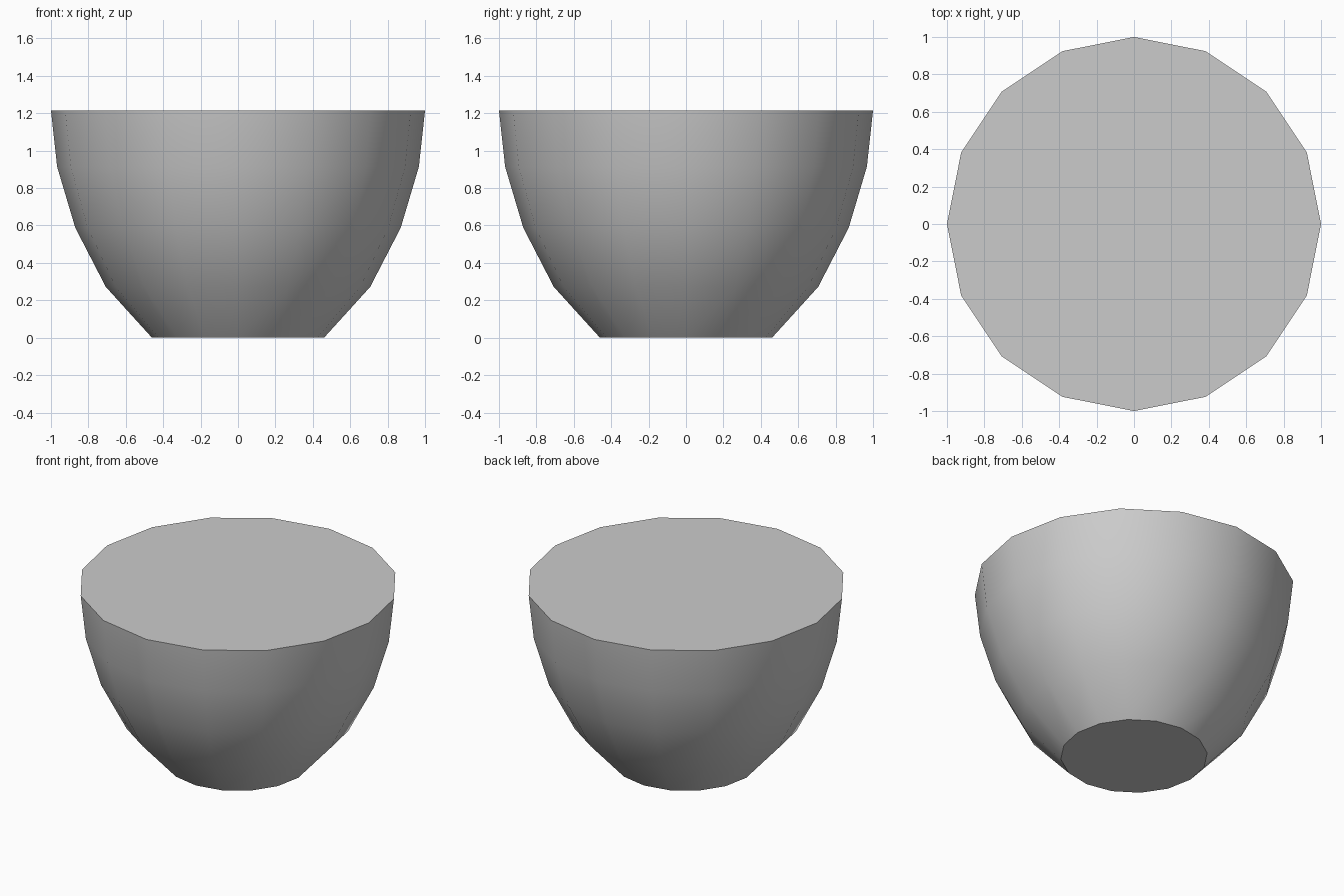
import bpy, bmesh
from math import cos, sin, tau, radians

if "Cube" in bpy.data.objects:
    bpy.data.objects.remove(bpy.data.objects["Cube"])

SIDES = 16
# Bowl outline from base to rim: (radius, height)
PROFILE = [(0.46, 0.0), (0.707, 0.272), (0.87, 0.588), (0.967, 0.914), (1.0, 1.215)]

bm = bmesh.new()

# Rings of the bowl wall
rings = [[bm.verts.new((r * cos(tau * i / SIDES), r * sin(tau * i / SIDES), z))
          for i in range(SIDES)] for r, z in PROFILE]
for low, high in zip(rings, rings[1:]):
    for i in range(SIDES):
        j = (i + 1) % SIDES
        bm.faces.new((low[i], low[j], high[j], high[i]))

# Flat base and flat closed top
bm.faces.new(rings[0][::-1])
bm.faces.new(rings[-1])

mesh = bpy.data.meshes.new("bowl")
bm.to_mesh(mesh)
bm.free()
bowl = bpy.data.objects.new("bowl", mesh)
bpy.context.collection.objects.link(bowl)

# Smooth wall, crisp base and rim edges
bpy.context.view_layer.objects.active = bowl
bowl.select_set(True)
bpy.ops.object.shade_smooth_by_angle(angle=radians(30))
